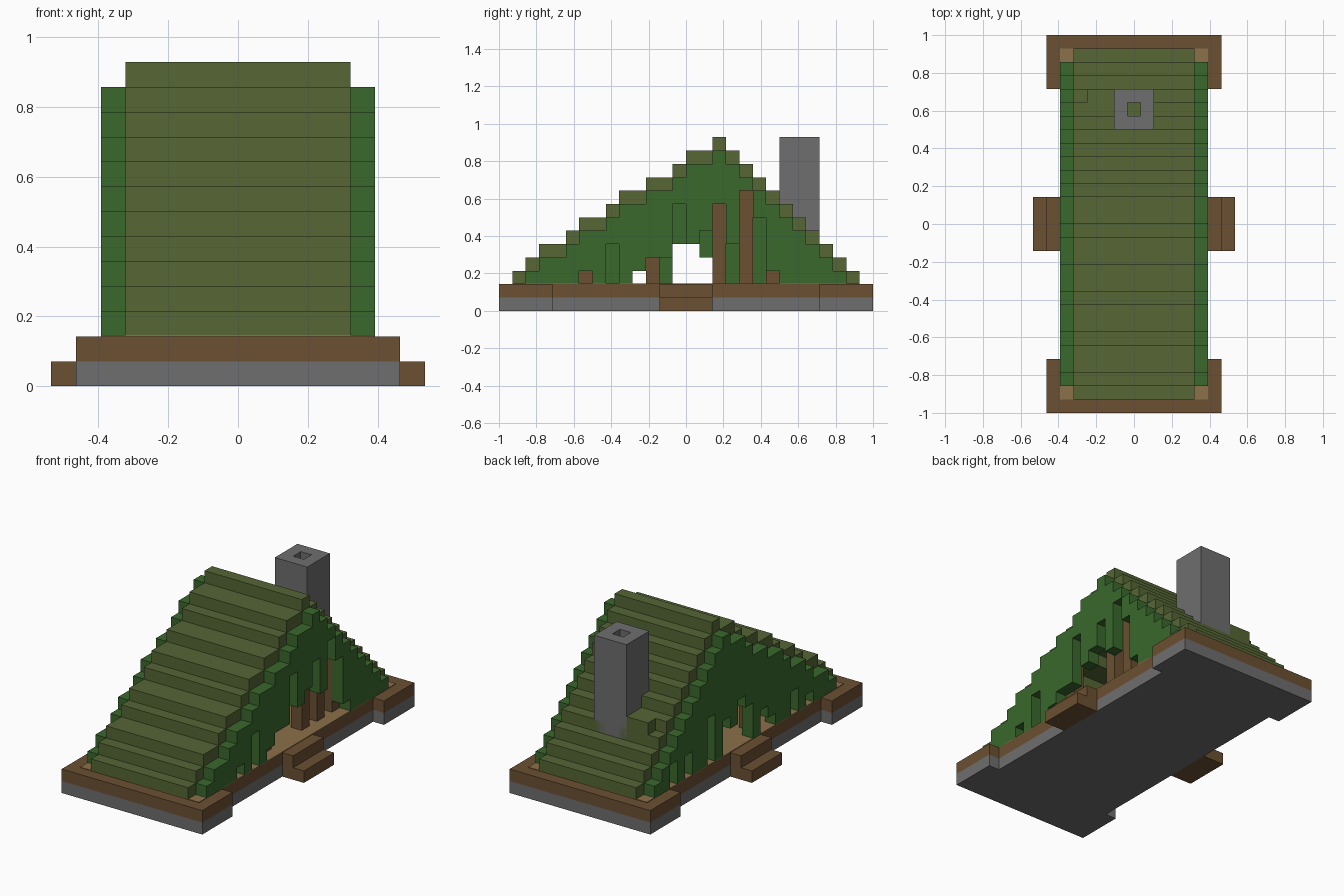
import bpy
import bmesh

if "Cube" in bpy.data.objects:
    bpy.data.objects.remove(bpy.data.objects["Cube"], do_unlink=True)

U = 1 / 14  # size of one block


def material(name, color):
    m = bpy.data.materials.new(name)
    m.use_nodes = True
    m.diffuse_color = (*color, 1)
    m.node_tree.nodes["Principled BSDF"].inputs["Base Color"].default_value = (*color, 1)
    return m


olive = material("olive thatch", (0.092, 0.133, 0.036))
green = material("leaf green", (0.042, 0.14, 0.026))
brown = material("dark wood", (0.147, 0.081, 0.032))
tan = material("light wood", (0.26, 0.165, 0.067))
gray = material("stone gray", (0.156, 0.156, 0.156))


def blocks(name, mat, boxes):
    """One object from boxes given as (x0, x1, y0, y1, z0, z1) in blocks."""
    bm = bmesh.new()
    for x0, x1, y0, y1, z0, z1 in boxes:
        verts = bmesh.ops.create_cube(bm, size=1)["verts"]
        for v in verts:
            v.co.x = (x1 if v.co.x > 0 else x0) * U
            v.co.y = (y1 if v.co.y > 0 else y0) * U
            v.co.z = (z1 if v.co.z > 0 else z0) * U
    mesh = bpy.data.meshes.new(name)
    bm.to_mesh(mesh)
    bm.free()
    mesh.materials.append(mat)
    obj = bpy.data.objects.new(name, mesh)
    bpy.context.collection.objects.link(obj)
    return obj


# Base: stone below wood, wider at both ends
def base_layer(z):
    return [(-6.5, 6.5, -14, -10, z, z + 1),
            (-5.5, 5.5, -10, 10, z, z + 1),
            (-6.5, 6.5, 10, 14, z, z + 1)]


blocks("stone_foundation", gray, base_layer(0))
blocks("wood_deck", brown, base_layer(1))
blocks("floor", tan, [(-5.5, 5.5, -13, 13, 2, 2.05)])

# Entrance steps on both sides
for side, x0, x1 in (("left", 5.5, 6.5), ("right", -6.5, -5.5)):
    out0, out1 = (x0, x1 + 1) if x0 > 0 else (x0 - 1, x1)
    blocks(side + "_steps", brown, [(out0, out1, -2, 2, 0, 1),
                                    (x0, x1, -2, 2, 1, 2)])

# Roof: uneven climb from the front, even fall to the back
runs = [1, 1, 2, 1, 2, 1, 2, 2, 1, 2] + [1] * 11
tops = list(range(3, 14)) + list(range(12, 2, -1))
roof, height, y = [], {}, -13
for run, top in zip(runs, tops):
    roof.append((-4.5, 4.5, y, y + run, top - 1, top))
    for c in range(y, y + run):
        height[c] = top
    y += run
blocks("stepped_roof", olive, roof)
blocks("roof_patch", olive, [(-3.5, -1.5, 9, 10, 6, 7)])

# Hanging leaf gables: each column reaches the floor unless listed
left_ends = {-8: 3, -6: 5, -4: 3, -3: 4, -2: 4, -1: 8, 0: 5, 1: 6,
             2: 8, 3: 5, 4: 9, 5: 7, 6: 3}
right_ends = {-9: 3, -7: 4, -4: 3, -3: 4, -1: 5, 0: 6, 1: 4,
              2: 5, 4: 6, 7: 4, 9: 4}
for side, x, ends in (("left", 4.5, left_ends), ("right", -5.5, right_ends)):
    blocks(side + "_leaf_gable", green,
           [(x, x + 1, c, c + 1, ends.get(c, 2), height[c] - 1)
            for c in range(-12, 12)])

# Posts behind the leaves
for side, x in (("left", 3.5), ("right", -4.5)):
    blocks(side + "_posts", brown,
           [(x, x + 1, c, c + 1, 2, height[c] - 1) for c in (-8, -3, 2, 4, 6)])

# Hollow chimney
blocks("chimney", gray, [(-1.5, -0.5, 7, 10, 2, 13), (0.5, 1.5, 7, 10, 2, 13),
                         (-0.5, 0.5, 7, 8, 2, 13), (-0.5, 0.5, 9, 10, 2, 13)])
